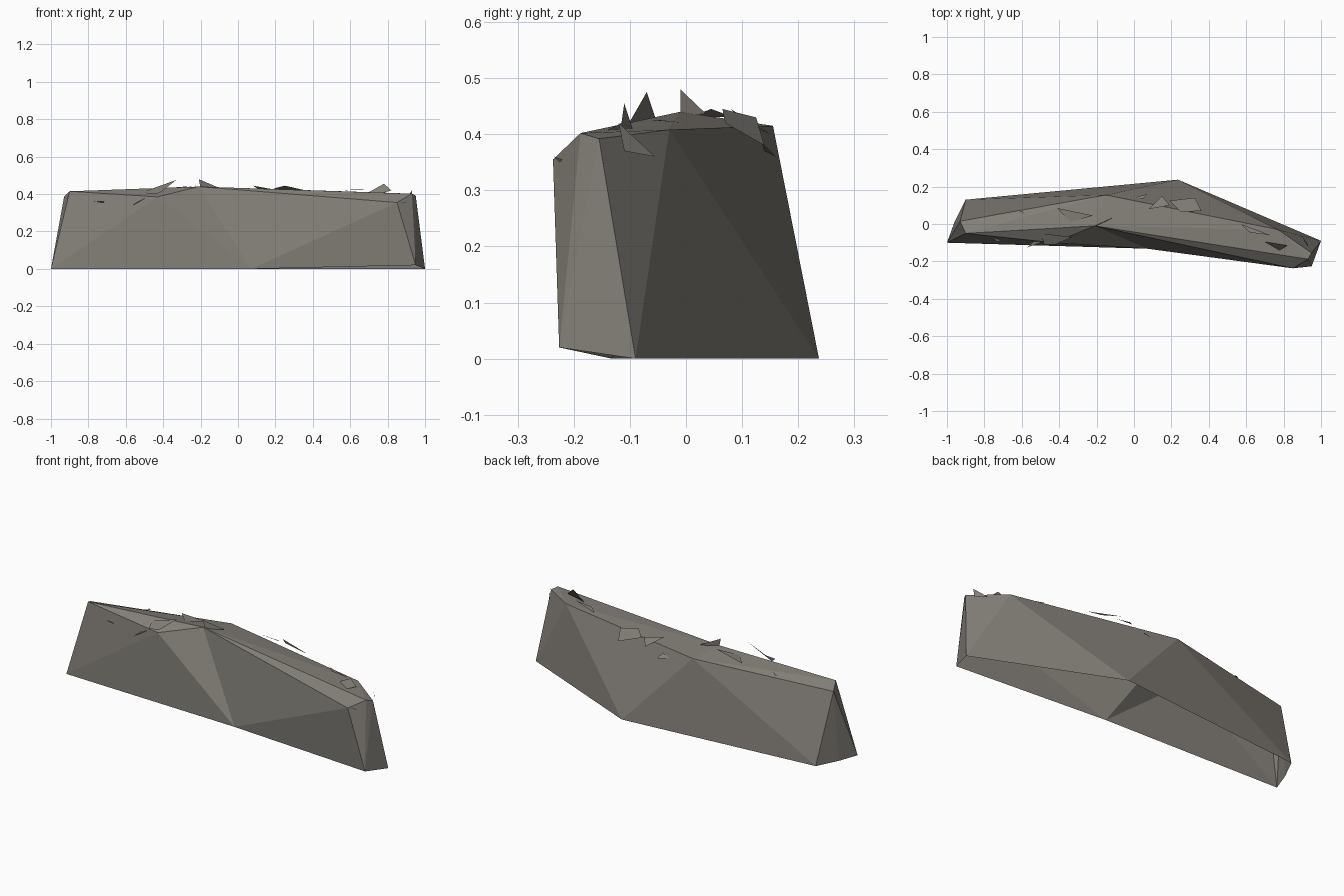
import bpy, bmesh

if "Cube" in bpy.data.objects:
    bpy.data.objects.remove(bpy.data.objects["Cube"])

# One flat stone colour
stone = bpy.data.materials.new("warm grey stone")
stone.diffuse_color = (0.225, 0.21, 0.185, 1)
stone.use_nodes = True
stone.node_tree.nodes["Principled BSDF"].inputs["Base Color"].default_value = stone.diffuse_color


def build(name, points, faces):
    """Make a flat-shaded object from corner points and index tuples."""
    mesh = bpy.data.meshes.new(name)
    bm = bmesh.new()
    verts = [bm.verts.new(p) for p in points]
    for f in faces:
        bm.faces.new([verts[i] for i in f])
    bmesh.ops.recalc_face_normals(bm, faces=bm.faces[:])
    bm.to_mesh(mesh)
    bm.free()
    mesh.materials.append(stone)
    ob = bpy.data.objects.new(name, mesh)
    bpy.context.collection.objects.link(ob)
    return ob


# Rock body: corners lettered, foot ring first, then the crown
corners = dict(
    A=(-1, -.10, 0), O=(-.96, .01, 0), B=(-.90, .13, 0), C=(.235, .237, 0),
    D=(1, -.09, 0), E=(.95, -.226, .02), F=(.07, -.132, 0),
    G=(-.90, -.05, .415), H=(-.93, .015, .385), I=(-.15, .155, .415),
    P=(.77, -.03, .408), J=(.95, -.155, .392), K=(.93, -.188, .402),
    L=(.85, -.237, .355), M=(-.43, -.10, .385), N=(-.21, -.01, .44))
front = "AFM AMG FNM FLN FEL"
right_end = "EKL EJK EDJ"
back = "DPJ DCP CIP BIC BHI"
left_end = "AGH AHO OHB"
crown = "GMN GNI GIH NPI NKP NLK KJP"
order = list(corners)
patches = " ".join((front, right_end, back, left_end, crown)).split()
build("rock_body", corners.values(), [[order.index(c) for c in p] for p in patches])

# Loose stone chips lying on the crown
crown_chips = [
    [(-.50, -.05, .415), (-.33, -.07, .475), (-.42, -.11, .405), (-.48, -.11, .40)],
    [(-.41, .085, .43), (-.34, .01, .432), (-.22, .045, .445)],
    [(-.21, -.01, .48), (-.20, -.01, .43), (-.11, .035, .437)],
    [(.08, .08, .445), (.15, .15, .40), (.19, .10, .425)],
    [(.19, .125, .43), (.325, .14, .38), (.36, .07, .42), (.25, .065, .445)],
    [(.57, 0, .42), (.73, -.06, .425), (.62, -.045, .425)],
    [(.70, -.095, .41), (.78, -.11, .455), (.82, -.115, .42), (.77, -.145, .405)],
]
# Small slivers stuck along the sides
side_slivers = [
    [(-.57, -.125, .335), (-.50, -.055, .385), (-.50, -.10, .375)],
    [(-.77, -.085, .362), (-.70, -.095, .358), (-.73, -.08, .355)],
    [(0, .14, .37), (.07, .16, .36), (.05, .135, .385)],
    [(.89, -.055, .36), (.93, -.12, .42), (.93, -.11, .37)],
    [(.86, -.235, .36), (.90, -.22, .355), (.88, -.225, .35)],
    [(-.62, .06, .405), (-.58, .05, .415), (-.60, .07, .41)],
]
for label, group in (("crown_chip", crown_chips), ("side_sliver", side_slivers)):
    for n, pts in enumerate(group, 1):
        build(f"{label}_{n}", pts, [range(len(pts))])
